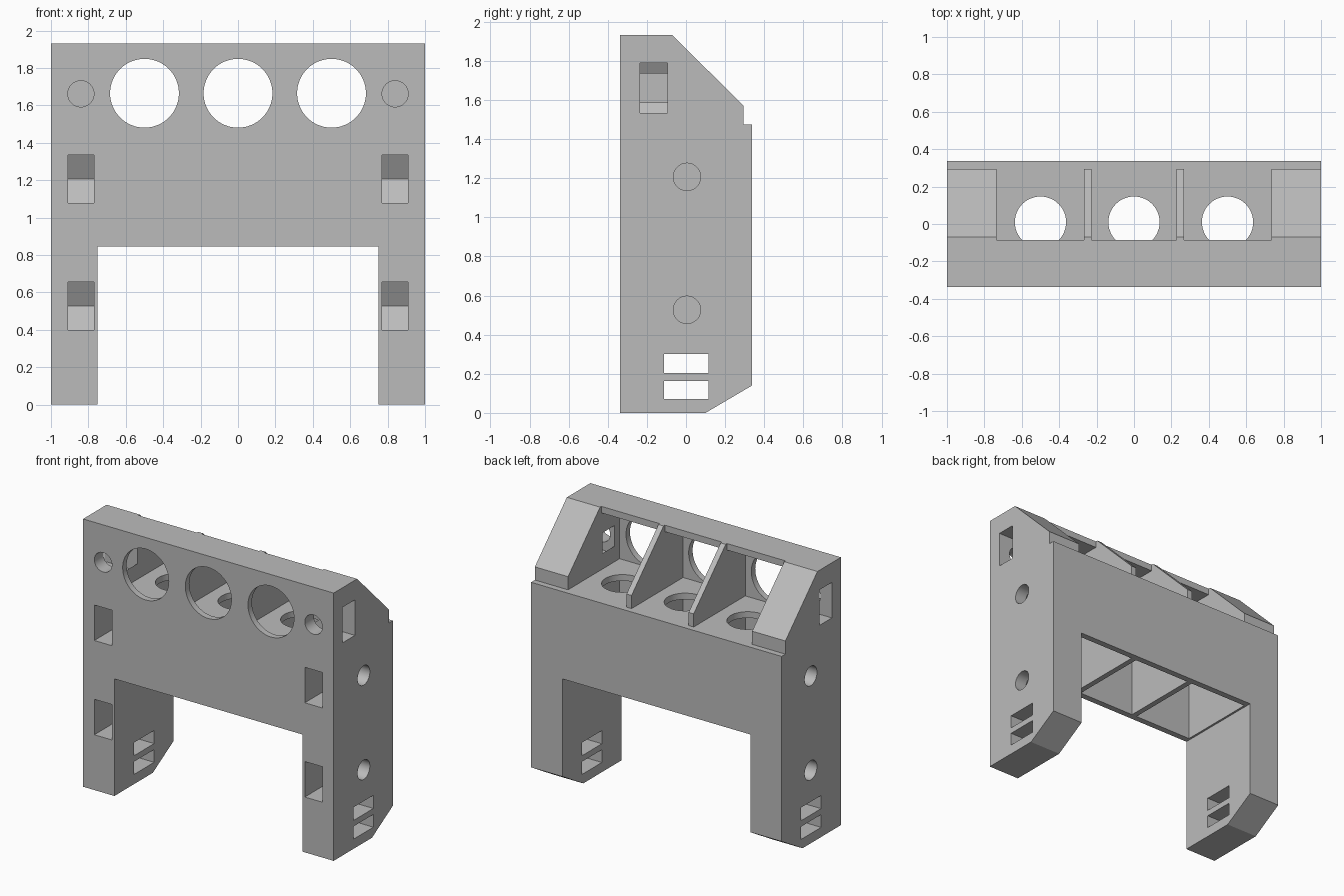
import bpy, bmesh, math
from mathutils import Vector

cube = bpy.data.objects.get("Cube")
if cube:
    bpy.data.objects.remove(cube, do_unlink=True)

grey = bpy.data.materials.new("plain grey")
grey.use_nodes = True
colour = (0.50, 0.50, 0.50, 1)
grey.diffuse_color = colour
grey.node_tree.nodes["Principled BSDF"].inputs["Base Color"].default_value = colour


def prism(name, axis, outline, lo, hi):
    """Extrude a 2D outline along an axis; the outline uses the other two axes in order."""
    def place(p, depth):
        a, b = p
        return {"x": (depth, a, b), "y": (a, depth, b), "z": (a, b, depth)}[axis]
    bm = bmesh.new()
    face = bm.faces.new([bm.verts.new(place(p, lo)) for p in outline])
    ext = bmesh.ops.extrude_face_region(bm, geom=[face])
    move = Vector(place((0, 0), hi - lo))
    verts = [g for g in ext["geom"] if isinstance(g, bmesh.types.BMVert)]
    bmesh.ops.translate(bm, verts=verts, vec=move)
    bmesh.ops.recalc_face_normals(bm, faces=bm.faces)
    mesh = bpy.data.meshes.new(name)
    bm.to_mesh(mesh)
    bm.free()
    mesh.materials.append(grey)
    ob = bpy.data.objects.new(name, mesh)
    bpy.context.collection.objects.link(ob)
    return ob


def rect(a0, a1, b0, b1):
    return [(a0, b0), (a1, b0), (a1, b1), (a0, b1)]


def circle(a, b, r, n=48):
    return [(a + r * math.cos(math.tau * i / n), b + r * math.sin(math.tau * i / n))
            for i in range(n)]


def nut_slot(open_end, centre, z, inward):
    """Straight slot ending in half a hexagon."""
    h = 0.128
    side = h / math.cos(math.pi / 6)
    flat, tip = centre + inward * side / 2, centre + inward * side
    return [(open_end, z - h), (flat, z - h), (tip, z), (flat, z + h), (open_end, z + h)]


# Body: side outline swept across the full width
body = prism("bracket_body", "x", [
    (-0.338, 0), (0.10, 0), (0.338, 0.14), (0.338, 1.475), (0.295, 1.475),
    (0.295, 1.57), (-0.07, 1.932), (-0.338, 1.932)], -1, 1)
bpy.context.view_layer.objects.active = body


def cut(axis, outline, lo, hi):
    tool = prism("cutter", axis, outline, lo, hi)
    tool.hide_render = True
    mod = body.modifiers.new("cut", "BOOLEAN")
    mod.operation, mod.solver, mod.object = "DIFFERENCE", "EXACT", tool
    bpy.ops.object.modifier_apply(modifier=mod.name)
    bpy.data.objects.remove(tool, do_unlink=True)


# Opening between the legs
cut("y", rect(-0.75, 0.75, -0.1, 0.845), -1, 1)

# Three cells: open bay above the shelf, hollow below it, and round openings
front, back, shelf, lip = -0.293, 0.293, 1.475, 1.885
bay = [(front, shelf), (0.5, shelf), (0.5, 2.1), (-0.085, 2.1), (-0.085, lip), (front, lip)]
for x, x0, x1 in ((-0.5, -0.735, -0.268), (0, -0.228, 0.228), (0.5, 0.268, 0.735)):
    cut("x", bay, x0, x1)
    cut("x", rect(front, back, 0.8, 1.43), x0, x1)
    cut("y", circle(x, 1.665, 0.184, 64), -0.5, -0.2)
    cut("z", circle(x, 0.01, 0.137), 1.40, 1.52)

for s in (-1, 1):
    lo, hi = sorted((s * 0.77, s * 0.91))
    # Front nut slots with their side bolt holes
    for z in (0.527, 1.207):
        cut("x", nut_slot(-0.5, 0.005, z, 1), lo, hi)
        cut("x", circle(0.005, z, 0.07), *sorted((s * 0.80, s * 1.1)))
    # Side nut slot with its front bolt hole
    cut("y", nut_slot(s * 1.1, s * 0.84, 1.662, -s), -0.235, -0.095)
    cut("y", circle(s * 0.84, 1.662, 0.07), -0.5, -0.15)
    # Strap slots through the feet
    for z0, z1 in ((0.07, 0.162), (0.205, 0.30)):
        cut("x", rect(-0.112, 0.115, z0, z1), *sorted((s * 0.7, s * 1.1)))

body.select_set(True)
bpy.ops.object.shade_smooth_by_angle(angle=math.radians(20))
